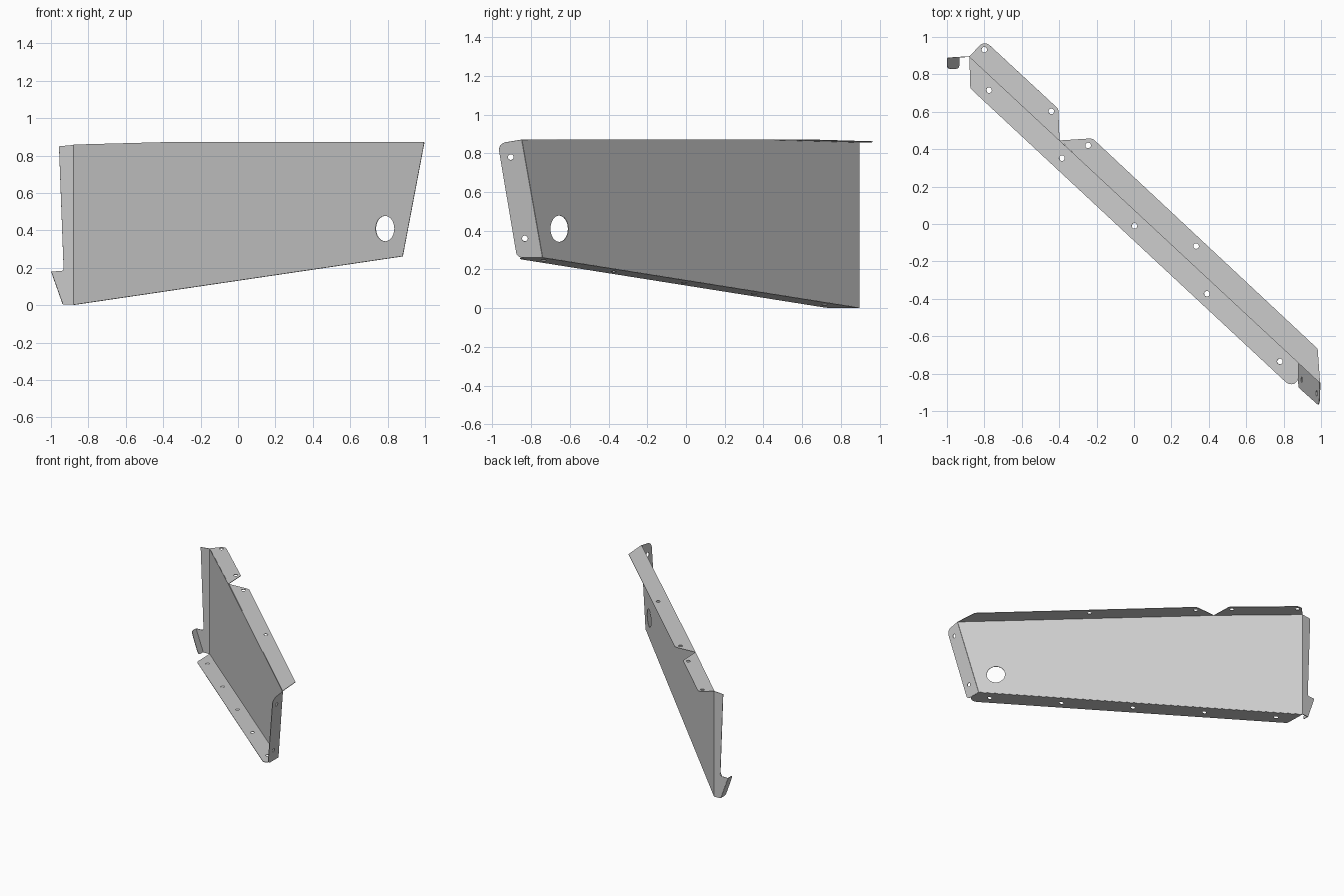
import bpy, bmesh, math
from mathutils import Vector

if "Cube" in bpy.data.objects:
    bpy.data.objects.remove(bpy.data.objects["Cube"])

THICK = 0.004


def rounded(points, steps=6):
    """Outline of (u, v, radius) corners -> 2D points with filleted corners."""
    out = []
    n = len(points)
    for i, (u, v, r) in enumerate(points):
        p = Vector((u, v))
        if r == 0:
            out.append(p)
            continue
        a = (Vector(points[i - 1][:2]) - p).normalized()
        b = (Vector(points[(i + 1) % n][:2]) - p).normalized()
        half = a.angle(b) / 2
        c = p + (a + b).normalized() * (r / math.sin(half))
        start = p + a * (r / math.tan(half)) - c
        end = p + b * (r / math.tan(half)) - c
        sweep = math.atan2(start.x * end.y - start.y * end.x, start.dot(end))
        for k in range(steps + 1):
            t = sweep * k / steps
            out.append(c + Vector((start.x * math.cos(t) - start.y * math.sin(t),
                                   start.x * math.sin(t) + start.y * math.cos(t))))
    return out


def ellipse(u, v, ru, rv, n):
    return [Vector((u + ru * math.cos(2 * math.pi * k / n),
                    v + rv * math.sin(2 * math.pi * k / n))) for k in range(n)]


def plate(name, outline, place, holes=()):
    """Flat sheet with holes; place(u, v) puts the 2D outline in space."""
    loops = [rounded(outline)]
    for u, v, ru, rv in holes:
        loops.append(ellipse(u, v, ru, rv, 32 if rv > 0.03 else 16))
    bm = bmesh.new()
    edges = []
    for loop in loops:
        vs = [bm.verts.new(place(p.x, p.y)) for p in loop]
        edges += [bm.edges.new((vs[i - 1], vs[i])) for i in range(len(vs))]
    o = Vector(place(0, 0))
    normal = (Vector(place(1, 0)) - o).cross(Vector(place(0, 1)) - o).normalized()
    bmesh.ops.triangle_fill(bm, use_beauty=True, edges=edges, normal=normal)
    bmesh.ops.recalc_face_normals(bm, faces=bm.faces)
    mesh = bpy.data.meshes.new(name)
    bm.to_mesh(mesh)
    bm.free()
    ob = bpy.data.objects.new(name, mesh)
    bpy.context.collection.objects.link(ob)
    mod = ob.modifiers.new("sheet", 'SOLIDIFY')
    mod.thickness = THICK
    mod.offset = 0
    return ob


def bolts(*centres):
    return [(u, v, 0.015, 0.015) for u, v in centres]


# Diagonal upright panel with the large round opening
plate("main_panel",
      [(-0.88, 0.003, 0), (0.88, 0.263, 0), (0.995, 0.87, 0), (-0.4, 0.87, 0), (-0.88, 0.857, 0)],
      lambda x, z: (x, 0.895 - 0.93 * (x + 0.88), z),
      [(0.787, 0.41, 0.05, 0.068)])

# Sloping bottom flange
plate("bottom_flange",
      [(-0.88, 0.895, 0), (-0.875, 0.725, 0.03), (0.88, -0.909, 0.04), (0.88, -0.742, 0)],
      lambda x, y: (x, y, 0.003 + 0.1477 * (x + 0.88)),
      bolts((-0.775, 0.715), (-0.385, 0.352), (0.003, -0.01), (0.39, -0.373), (0.78, -0.735)))

# Top flange in two pieces with a notch between
plate("top_flange_long",
      [(-0.395, 0.447, 0), (-0.222, 0.458, 0.04), (0.982, -0.667, 0.02), (0.995, -0.849, 0)],
      lambda x, y: (x, y, 0.87),
      bolts((-0.245, 0.42), (0.332, -0.118)))
plate("top_flange_short",
      [(-0.88, 0.895, 0), (-0.80, 0.982, 0.04), (-0.405, 0.616, 0.02), (-0.398, 0.447, 0)],
      lambda x, y: (x, y, 0.87 + 0.027 * (x + 0.4)),
      bolts((-0.8, 0.932), (-0.442, 0.602)))

# Tilted end flange
plate("end_flange",
      [(-0.849, 0.87, 0), (-0.972, 0.85, 0.04), (-0.873, 0.262, 0.03), (-0.742, 0.263, 0)],
      lambda y, z: (0.88 + 0.1895 * (z - 0.263), y, z),
      bolts((-0.905, 0.78), (-0.832, 0.36)))

# Narrow side flange with a hooked foot
plate("side_flange",
      [(-0.88, 0.857, 0), (-0.957, 0.85, 0), (-0.932, 0.183, 0.015), (-0.998, 0.181, 0),
       (-0.935, 0.003, 0), (-0.88, 0.003, 0)],
      lambda x, z: (x, 0.895 + 0.06 * (x + 0.88), z))

# Small tab bent forward from the hooked foot
plate("hook_tab",
      [(-0.998, 0.888, 0), (-0.998, 0.83, 0.015), (-0.936, 0.83, 0.015), (-0.936, 0.891, 0)],
      lambda x, y: (x, y, 0.181 - 2.825 * (x + 0.998)))
